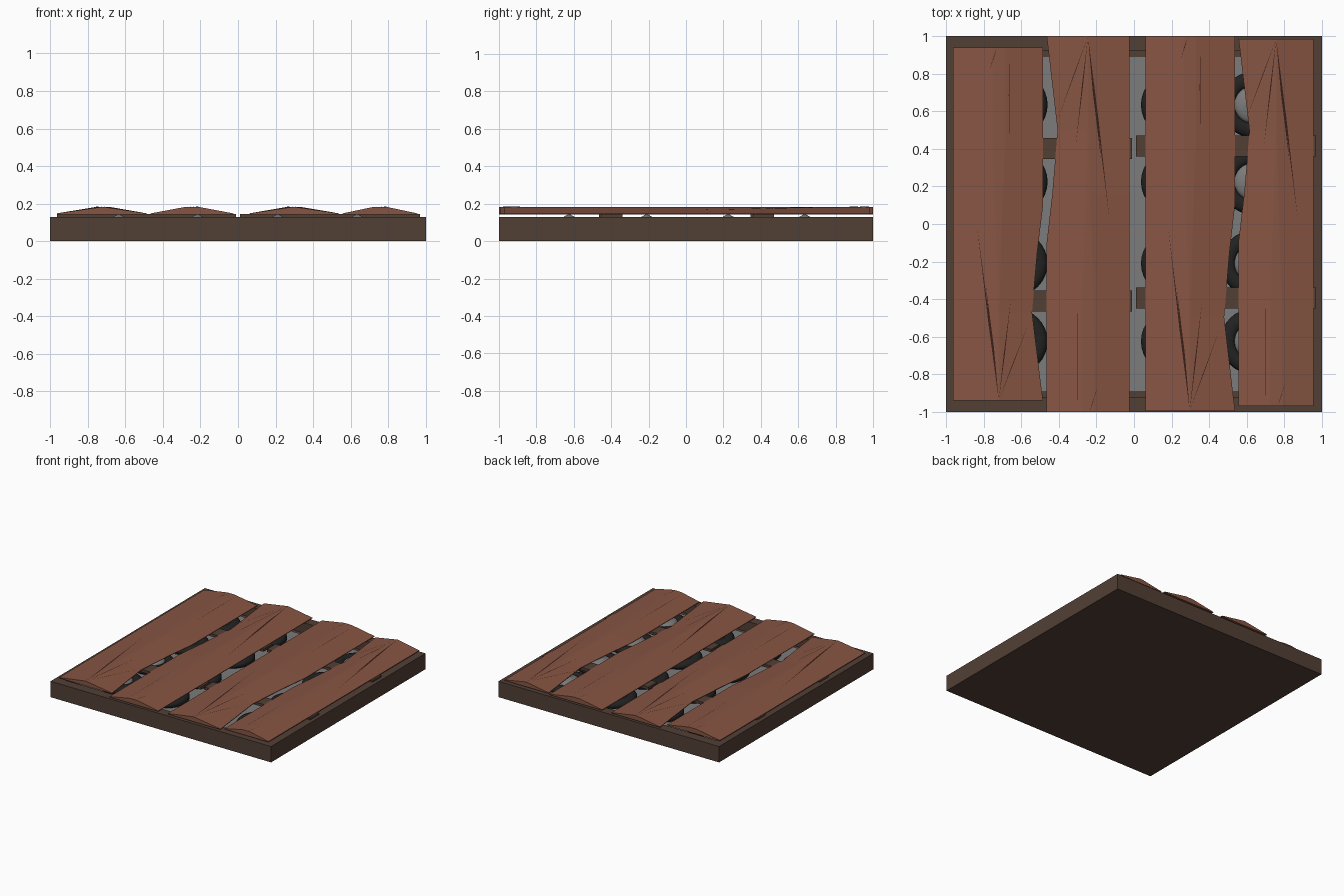
import bpy, bmesh, math
from mathutils import Vector

if "Cube" in bpy.data.objects:
    bpy.data.objects.remove(bpy.data.objects["Cube"])


def mat(name, rgb):
    m = bpy.data.materials.new(name)
    m.diffuse_color = (*rgb, 1)
    m.use_nodes = True
    m.node_tree.nodes["Principled BSDF"].inputs["Base Color"].default_value = m.diffuse_color
    return m


FRAME = mat("dark_wood", (0.085, 0.05, 0.036))
PLANK = mat("red_wood", (0.24, 0.09, 0.055))
CRACK = mat("crack", (0.04, 0.014, 0.01))
RUBBER = mat("black", (0.016, 0.016, 0.016))
METAL = mat("metal", (0.2, 0.2, 0.2))


def finish(bm, name, material):
    bmesh.ops.recalc_face_normals(bm, faces=bm.faces)
    me = bpy.data.meshes.new(name)
    bm.to_mesh(me)
    bm.free()
    ob = bpy.data.objects.new(name, me)
    bpy.context.collection.objects.link(ob)
    me.materials.append(material)
    return ob


def box(name, x0, x1, y0, y1, z0, z1, material):
    bm = bmesh.new()
    bmesh.ops.create_cube(bm, size=1)
    for v in bm.verts:
        v.co = Vector((x0 + (v.co.x + .5) * (x1 - x0),
                       y0 + (v.co.y + .5) * (y1 - y0),
                       z0 + (v.co.z + .5) * (z1 - z0)))
    return finish(bm, name, material)


def lathe(name, profile, x, y, material, closed, n=32):
    bm = bmesh.new()
    rings = []
    for r, z in profile:
        if r == 0:
            rings.append([bm.verts.new((x, y, z))] * n)
        else:
            rings.append([bm.verts.new((x + r * math.cos(2 * math.pi * i / n),
                                        y + r * math.sin(2 * math.pi * i / n), z))
                          for i in range(n)])
    pairs = list(zip(rings, rings[1:]))
    if closed:
        pairs.append((rings[-1], rings[0]))
    for a, b in pairs:
        for i in range(n):
            j = (i + 1) % n
            vs = list(dict.fromkeys((a[i], a[j], b[j], b[i])))
            bm.faces.new(vs).smooth = True
    return finish(bm, name, material)


# Tray: block with a sunken top
bm = bmesh.new()
bmesh.ops.create_cube(bm, size=2)
for v in bm.verts:
    v.co.z = 0.13 if v.co.z > 0 else 0
bm.normal_update()
top = max(bm.faces, key=lambda f: f.calc_center_median().z)
bmesh.ops.inset_region(bm, faces=[top], thickness=0.11)
res = bmesh.ops.extrude_face_region(bm, geom=[top])
for v in res["geom"]:
    if isinstance(v, bmesh.types.BMVert):
        v.co.z = 0.045
if top.is_valid:
    bmesh.ops.delete(bm, geom=[top], context='FACES_ONLY')
finish(bm, "tray", FRAME)
box("tray_floor", -0.89, 0.89, -0.89, 0.89, 0.046, 0.05, METAL)

# Round discs: black ring with a metal cap ending in a small point
RING = [(0.1 + 0.0, 0.05), (0.16, 0.05), (0.175, 0.062), (0.175, 0.085),
        (0.16, 0.103), (0.135, 0.11), (0.11, 0.105), (0.1, 0.095)]
CAP = [(0.1, 0.05), (0.1, 0.098), (0.085, 0.11), (0.06, 0.118),
       (0.045, 0.121), (0.025, 0.132), (0, 0.146)]
for x in (-0.635, -0.215, 0.212, 0.635):
    for y in (-0.625, -0.21, 0.225, 0.635):
        lathe("disc_ring", RING, x, y, RUBBER, True)
        lathe("disc_cap", CAP, x, y, METAL, False)

# Cross beams under the planks
for x0, x1, y in ((-0.965, -0.01, 0.402), (-0.965, -0.01, -0.41),
                  (0.01, 0.97, 0.415), (0.01, 0.97, -0.395)):
    box("cross_beam", x0, x1, y - 0.056, y + 0.056, 0.122, 0.144, FRAME)

# Planks: low ridged boards with one chipped edge
# stations: fraction along the length, edge inset, half width of the ridge top
STATIONS = [(0, 0, 0.002), (0.25, -0.058, 0.004), (0.42, -0.03, 0.012),
            (0.55, 0, 0.02), (0.7, 0, 0.03), (1, 0, 0.033)]
# cracks: start (offset from ridge, fraction), end, width at the wide end
CRACKS = [((0, 0.0), (-0.115, 0.49), 0.008), ((0, 0.0), (-0.07, 0.33), 0.012),
          ((0, 0.0), (0.065, 0.29), 0.006), ((0, 0.0), (0.16, 0.22), 0.004),
          ((-0.01, 0.999), (-0.05, 0.935), 0.004), ((0.055, 0.999), (0.055, 0.7), 0.004)]
Z0, Z1, Z2 = 0.143, 0.148, 0.183


def plank(x_straight, x_chip, ridge, y_start, y_end):
    s = 1 if x_chip > x_straight else -1
    at = lambda f: y_start + f * (y_end - y_start)
    bm = bmesh.new()
    loops = []
    for f, inset, w in STATIONS:
        xc = x_chip + s * inset
        pts = [(x_straight, Z0), (xc, Z0), (xc, Z1),
               (ridge + s * w, Z2), (ridge - s * w, Z2), (x_straight, Z1)]
        loops.append([bm.verts.new((x, at(f), z)) for x, z in pts])
    for a, b in zip(loops, loops[1:]):
        for i in range(6):
            j = (i + 1) % 6
            bm.faces.new((a[i], a[j], b[j], b[i]))
    bm.faces.new(loops[0])
    bm.faces.new(loops[-1])
    finish(bm, "plank", PLANK)

    # thin dark splits lying on the board surface
    half = abs(x_chip - x_straight) / 2

    def surf(dx, f):
        w = 0.002 + 0.031 * min(1, f / 0.7)
        k = max(0, abs(dx) - w) / (half - w)
        return Vector((ridge + s * dx, at(f), Z2 - (Z2 - Z1) * k + 0.0012))
    bm = bmesh.new()
    for (dx, f), (ex, g), w in CRACKS:
        mx, mf = dx + (ex - dx) * 0.45, f + (g - f) * 0.45
        quad = [surf(dx, f), surf(mx - w / 2, mf), surf(ex, g), surf(mx + w / 2, mf)]
        bm.faces.new([bm.verts.new(p) for p in quad])
    ob = finish(bm, "plank_cracks", CRACK)
    for p in ob.data.polygons:
        if p.normal.z < 0:
            p.flip()


plank(-0.965, -0.485, -0.72, -0.94, 0.94)
plank(-0.025, -0.465, -0.245, 1.0, -1.0)
plank(0.06, 0.538, 0.297, -0.995, 1.0)
plank(0.955, 0.557, 0.757, 0.985, -0.97)
